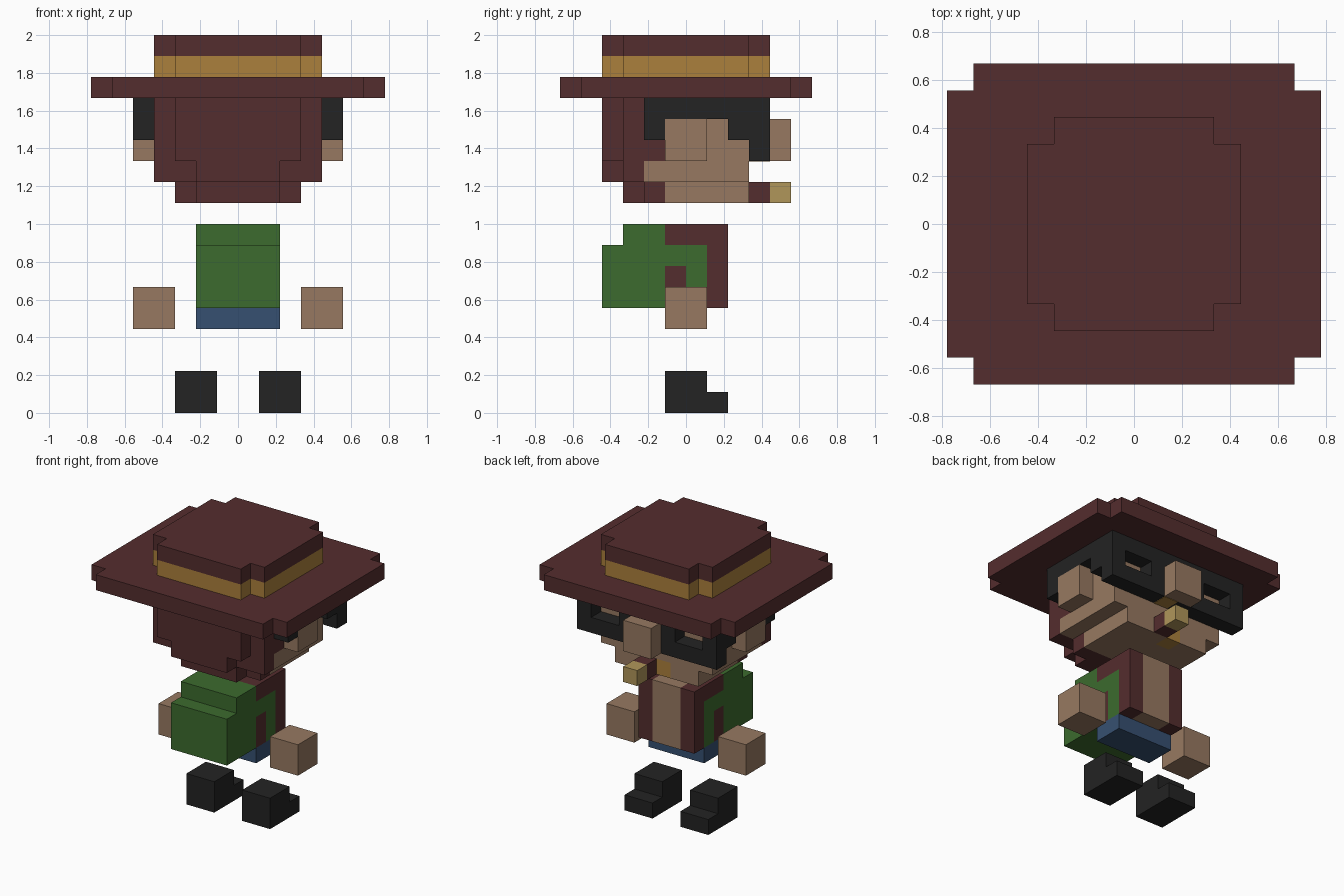
import bpy, bmesh
from mathutils import Vector

if "Cube" in bpy.data.objects:
    bpy.data.objects.remove(bpy.data.objects["Cube"])

U = 1 / 9  # one block


def linear(v):
    v /= 255
    return v / 12.92 if v <= 0.04045 else ((v + 0.055) / 1.055) ** 2.4


COLOURS = {
    "maroon": (84, 45, 46), "gold": (171, 128, 60), "black": (35, 35, 35),
    "skin": (151, 121, 97), "green": (60, 107, 46), "blue": (54, 80, 113),
    "pale_gold": (176, 150, 90),
}
NAMES = list(COLOURS)
MATS = []
for n, c in COLOURS.items():
    m = bpy.data.materials.new(n)
    m.diffuse_color = (*[linear(v) for v in c], 1)
    m.use_nodes = True
    m.node_tree.nodes["Principled BSDF"].inputs["Base Color"].default_value = m.diffuse_color
    MATS.append(m)


def cells(box):
    x0, x1, y0, y1, z0, z1 = box
    return {(x, y, z) for x in range(x0, x1) for y in range(y0, y1) for z in range(z0, z1)}


def blocks(name, boxes, colour, holes=()):
    """Skin of a union of block ranges; colour is a name or a rule on block centres."""
    solid = set().union(*map(cells, boxes)) - set().union(*map(cells, holes))
    bm = bmesh.new()
    for c in sorted(solid):
        centre = Vector(c) + Vector((0.5, 0.5, 0.5))
        tone = colour if isinstance(colour, str) else colour(*centre)
        for axis in range(3):
            for s in (-1, 1):
                n = Vector((0, 0, 0))
                n[axis] = s
                if tuple(int(a + b) for a, b in zip(c, n)) in solid:
                    continue
                a, b = Vector((0, 0, 0)), Vector((0, 0, 0))
                a[(axis + 1) % 3] = 0.5
                b[(axis + 2) % 3] = 0.5 * s
                mid = centre + n * 0.5
                f = bm.faces.new([bm.verts.new((mid + p) * U)
                                  for p in (-a - b, a - b, a + b, b - a)])
                f.material_index = NAMES.index(tone)
    bmesh.ops.remove_doubles(bm, verts=bm.verts, dist=1e-4)
    mesh = bpy.data.meshes.new(name)
    bm.to_mesh(mesh)
    bm.free()
    for m in MATS:
        mesh.materials.append(m)
    ob = bpy.data.objects.new(name, mesh)
    bpy.context.collection.objects.link(ob)
    return ob


# hat: wide brim, band and crown with notched corners
blocks("hat_brim", [(-7, 7, -5, 5, 15, 16), (-6, 6, -6, 6, 15, 16)], "maroon")
blocks("hat_crown", [(-4, 4, -3, 3, 16, 18), (-3, 3, -4, 4, 16, 18)],
       lambda x, y, z: "gold" if z < 17 else "maroon")


# head: skin in front, hair behind, one gold block at the mouth
def head_colour(x, y, z):
    if z < 11 and y > 2 and -1 < x < 0:
        return "gold"
    return "skin" if y > (-2 if 11 < z < 12 else -1) else "maroon"


blocks("head", [(-4, 4, -3, 3, 11, 15), (-3, 3, -4, -3, 12, 15), (-2, 2, -4, -3, 11, 12),
                (-3, 3, -2, 3, 10, 11), (-2, 2, -3, -2, 10, 11)], head_colour)

# black mask across the eyes with side bands around the ears
blocks("mask", [(-5, 5, 3, 4, 12, 15)]
       + [b for x in (-5, 4) for b in ((x, x + 1, -2, 4, 14, 15), (x, x + 1, -2, -1, 13, 14),
                                       (x, x + 1, 2, 4, 13, 14))],
       "black", holes=[(-4, -2, 3, 4, 13, 14), (2, 4, 3, 4, 13, 14)])
glow = blocks("mask_glint", [(0, 1, 3, 4, 12, 13)], "gold")
glow.scale.z = 0.05
glow.location.z = 12 * U * 0.95 - 0.003

blocks("nose", [(-1, 1, 4, 5, 12, 14)], "skin")
blocks("cigar", [(0, 1, 3, 5, 10, 11)], lambda x, y, z: "pale_gold" if y > 4 else "maroon")


# torso: green pack, maroon vest, bare chest
def torso_colour(x, y, z):
    if y > 1:
        return "skin" if abs(x) < 1 else "maroon"
    if y > -1 and (z > 8 or (y < 0 and z < 7)):
        return "maroon"
    return "green"


blocks("torso", [(-2, 2, -3, 2, 5, 9), (-2, 2, -4, -3, 5, 8)], torso_colour)
blocks("trousers", [(-2, 2, -1, 1, 4, 5)], "blue")

# paired ears, hands and boots
for side, ear, hand, boot in (("right", 4, 3, 1), ("left", -5, -5, -3)):
    blocks(side + "_ear", [(ear, ear + 1, -1, 1, 12, 14)], "skin")
    blocks(side + "_hand", [(hand, hand + 2, -1, 1, 4, 6)], "skin")
    blocks(side + "_boot", [(boot, boot + 2, -1, 1, 0, 2), (boot, boot + 2, 1, 2, 0, 1)], "black")
